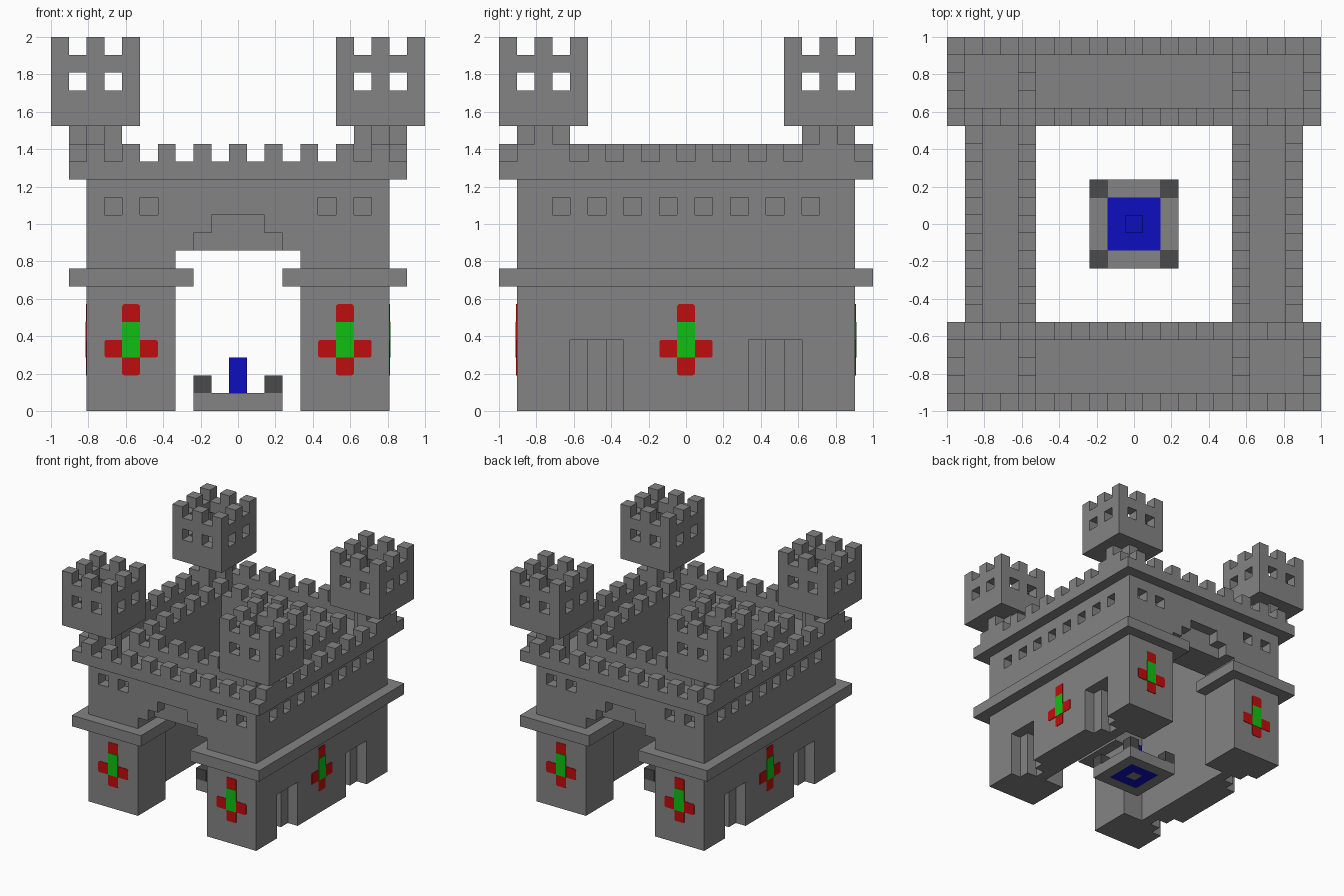
import bpy, bmesh
from mathutils import Vector

if "Cube" in bpy.data.objects:
    bpy.data.objects.remove(bpy.data.objects["Cube"])

U = 2 / 21  # size of one building block


def material(name, color):
    m = bpy.data.materials.new(name)
    m.use_nodes = True
    m.diffuse_color = (*color, 1)
    m.node_tree.nodes["Principled BSDF"].inputs["Base Color"].default_value = (*color, 1)
    return m


STONE = material("stone grey", (0.23, 0.23, 0.23))
DARK = material("dark stone", (0.07, 0.07, 0.07))
RED = material("red", (0.53, 0.004, 0.004))
GREEN = material("green", (0.005, 0.53, 0.007))
BLUE = material("water blue", (0.004, 0.004, 0.53))


def boxes(name, items, mat, round_axis=None):
    """One object from boxes (x0, x1, y0, y1, z0, z1) given in blocks."""
    bm = bmesh.new()
    for x0, x1, y0, y1, z0, z1 in items:
        vs = bmesh.ops.create_cube(bm, size=1)["verts"]
        for v in vs:
            v.co = Vector((x0 + (x1 - x0) * (v.co.x + 0.5),
                           y0 + (y1 - y0) * (v.co.y + 0.5),
                           z0 + (z1 - z0) * (v.co.z + 0.5))) * U
    if round_axis is not None:
        edges = [e for e in bm.edges
                 if abs((e.verts[0].co - e.verts[1].co).normalized()[round_axis]) > 0.9]
        bmesh.ops.bevel(bm, geom=edges, offset=0.012, segments=2, affect='EDGES', profile=0.5)
    me = bpy.data.meshes.new(name)
    bm.to_mesh(me)
    bm.free()
    me.materials.append(mat)
    ob = bpy.data.objects.new(name, me)
    bpy.context.collection.objects.link(ob)
    return ob


def carve(ob, items):
    """Cut boxes out of an object."""
    cutter = boxes("cutter", items, STONE)
    cutter.hide_render = True
    mod = ob.modifiers.new("carve", 'BOOLEAN')
    mod.operation, mod.solver, mod.object = 'DIFFERENCE', 'EXACT', cutter
    mod.use_self = True
    dg = bpy.context.evaluated_depsgraph_get()
    me = bpy.data.meshes.new_from_object(ob.evaluated_get(dg))
    ob.modifiers.clear()
    ob.data = me
    bpy.data.objects.remove(cutter)


def ring(xo, yo, xi, yi, z0, z1):
    """Four boxes forming a rectangular ring."""
    out = []
    for s in (-1, 1):
        a, b = sorted((s * yi, s * yo))
        out.append((-xo, xo, a, b, z0, z1))
        a, b = sorted((s * xi, s * xo))
        out.append((a, b, -yi, yi, z0, z1))
    return out


def block(x, y, z, h=1):
    return (x - 0.5, x + 0.5, y - 0.5, y + 0.5, z, z + h)


# Main walls: courtyard, gates, arches, windows and side doors cut out
walls = boxes("castle_walls", [(-8.5, 8.5, -9.5, 9.5, 0, 13)], STONE)
cuts = [(-5.5, 5.5, -5.5, 5.5, -1, 14), (-3.5, 3.5, -11, 11, -1, 9)]
for s in (-1, 1):
    y0, y1 = sorted((s * 8.5, s * 11))
    cuts += [(-2.5, 2.5, y0, y1, 8.5, 10), (-1.5, 1.5, y0, y1, 8.2, 11)]
    cuts += [(x - 0.5, x + 0.5, y0, y1, 11, 12) for x in (-7, -5, 5, 7)]
    x0, x1 = sorted((s * 7.5, s * 10))
    cuts += [(x0, x1, y - 0.5, y + 0.5, 11, 12) for y in range(-7, 8, 2)]
    d0, d1 = sorted((s * 6.5, s * 10.2))
    for y in (-5, 5):
        cuts += [(x0, x1, y - 1.5, y + 1.5, -1, 4), (d0, d1, y - 0.5, y + 0.5, -1.2, 4)]
carve(walls, cuts)

# Stone belt, turning into the gate passages
belt = []
for sx in (-1, 1):
    for sy in (-1, 1):
        belt.append((*sorted((sx * 2.5, sx * 9.5)), *sorted((sy * 5.5, sy * 10.5)), 7, 8))
    belt.append((*sorted((sx * 8.4, sx * 9.5)), -5.5, 5.5, 7, 8))
boxes("stone_belt", belt, STONE)

# Parapets on both sides of the walkway
boxes("outer_parapet", ring(9.5, 10.5, 8.5, 9.5, 13, 14), STONE)
boxes("inner_parapet", ring(6.5, 6.5, 5.5, 5.5, 13, 14), STONE)
merlons = []
for s in (-1, 1):
    merlons += [block(x, s * 10, 14) for x in range(-8, 9, 2)]
    merlons += [block(s * 9, y, 14) for y in range(-9, 10, 2)]
    merlons += [block(x, s * 6, 14) for x in range(-6, 7, 2)]
    merlons += [block(s * 6, y, 14) for y in range(-4, 5, 2)]
boxes("wall_merlons", merlons, STONE)

# Corner towers: hollow, windowed, on cross-shaped necks
for sx, side in ((-1, "right"), (1, "left")):
    for sy, end in ((-1, "front"), (1, "back")):
        x, y = sx * 8, sy * 8
        tag = f"{end}_{side}_tower"
        boxes(tag + "_neck", [(x - 1.5, x + 1.5, y - 0.5, y + 0.5, 13, 16),
                              (x - 0.5, x + 0.5, y - 1.5, y + 1.5, 13, 16)], STONE)
        tower = boxes(tag, [(x - 2.5, x + 2.5, y - 2.5, y + 2.5, 16, 20)], STONE)
        holes = [(x - 1.5, x + 1.5, y - 1.5, y + 1.5, 17, 22)]
        for d in (-1, 1):
            holes += [(x + d - 0.5, x + d + 0.5, y - 4, y + 4, 18, 19),
                      (x - 4, x + 4, y + d - 0.5, y + d + 0.5, 18, 19)]
        carve(tower, holes)
        boxes(tag + "_merlons", [block(x + i, y + j, 20) for i in (-2, 0, 2)
                                 for j in (-2, 0, 2) if (i, j) != (0, 0)], STONE)


# Cross emblems: thin plates on the posts and side walls
def emblem(name, center, wall, axis):
    def plate(a0, a1, z0, z1, t):
        depth = sorted((wall, wall + (t if wall > 0 else -t)))
        span = (center + a0, center + a1)
        return (*span, *depth, z0, z1) if axis == 1 else (*depth, *span, z0, z1)
    boxes(name + "_red", [plate(-0.5, 0.5, 2, 6, 0.04), plate(-1.5, 1.5, 3, 4, 0.04)], RED, axis)
    boxes(name + "_green", [plate(-0.5, 0.5, 3, 5, 0.07)], GREEN)


for s, end, side in ((-1, "front", "right"), (1, "back", "left")):
    emblem(end + "_right_cross", -6, s * 9.5, 1)
    emblem(end + "_left_cross", 6, s * 9.5, 1)
    emblem(side + "_wall_cross", 0, s * 8.5, 0)

# Fountain in the courtyard
boxes("fountain_rim", ring(2.5, 2.5, 1.5, 1.5, 0, 1), STONE)
boxes("fountain_corners", [block(i, j, 1) for i in (-2, 2) for j in (-2, 2)], DARK)
boxes("fountain_pool", [(-1.5, 1.5, -1.5, 1.5, 0.02, 1)], BLUE)
boxes("fountain_jet", [block(0, 0, 1, 2)], BLUE)
boxes("fountain_drain", [(-0.5, 0.5, -0.5, 0.5, 0, 0.06)], STONE)
